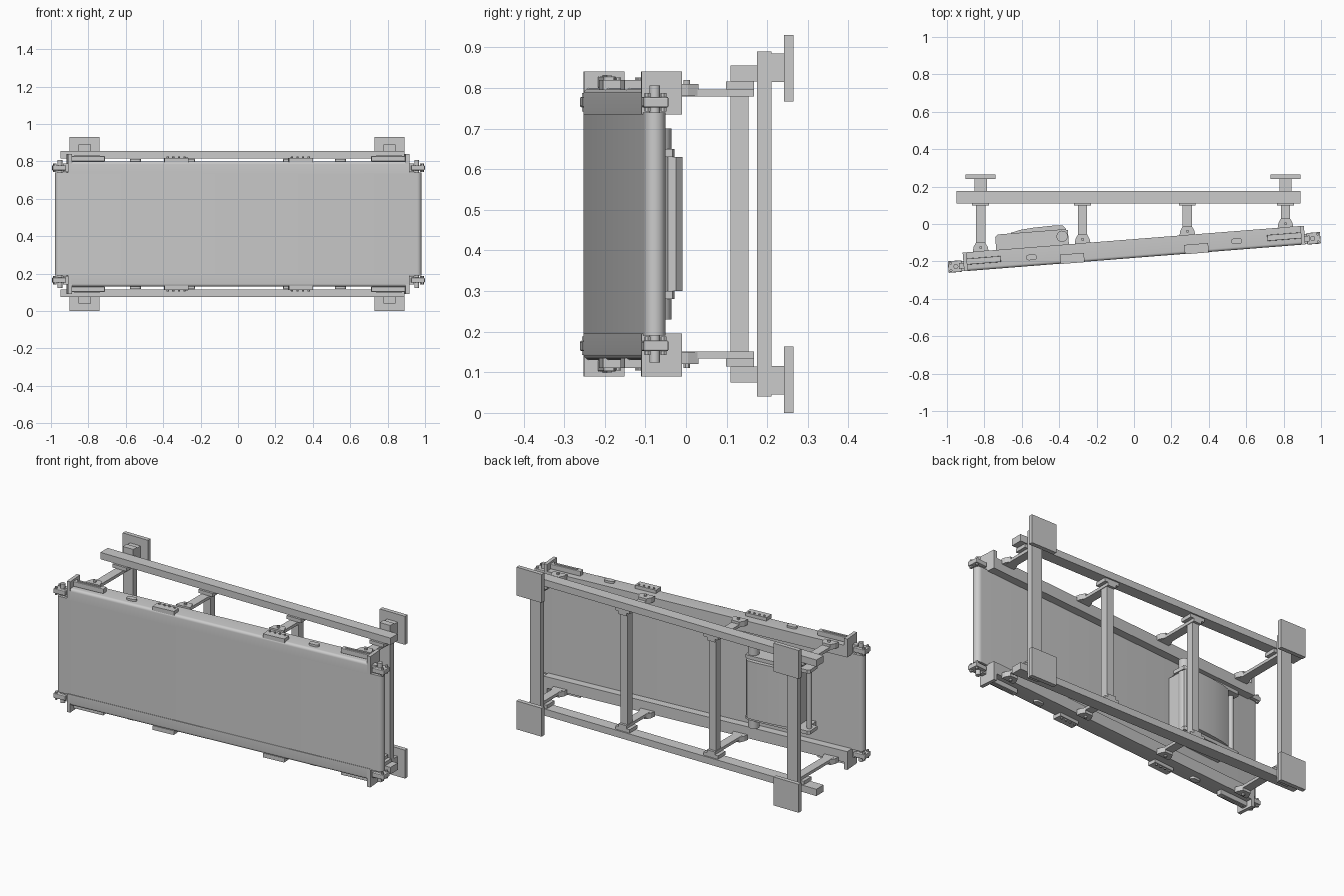
import bpy, bmesh, math
from mathutils import Matrix, Vector

if "Cube" in bpy.data.objects:
    bpy.data.objects.remove(bpy.data.objects["Cube"])

H = 0.93                                   # overall height, mirrored about H / 2
# conveyor frame: local u, v, z turned slightly about z
TILT = Matrix.Translation((0, -0.131, 0)) @ Matrix.Rotation(math.radians(4.5), 4, 'Z')


def finish(name, bm, tilt=False, mirror=False, bevel=0, smooth=False):
    if bevel:
        bmesh.ops.bevel(bm, geom=bm.edges[:], offset=bevel, segments=2,
                        profile=0.5, affect='EDGES')
    if mirror:
        dup = bmesh.ops.duplicate(bm, geom=bm.verts[:] + bm.edges[:] + bm.faces[:])['geom']
        for g in dup:
            if isinstance(g, bmesh.types.BMVert):
                g.co.z = H - g.co.z
    if tilt:
        bm.transform(TILT)
    bmesh.ops.recalc_face_normals(bm, faces=bm.faces[:])
    me = bpy.data.meshes.new(name)
    bm.to_mesh(me)
    bm.free()
    ob = bpy.data.objects.new(name, me)
    bpy.context.collection.objects.link(ob)
    if smooth:
        bpy.context.view_layer.objects.active = ob
        ob.select_set(True)
        bpy.ops.object.shade_smooth_by_angle()
        ob.select_set(False)
    return ob


def box(name, x, y, z, **kw):
    bm = bmesh.new()
    c = [(a + b) / 2 for a, b in (x, y, z)]
    s = [b - a for a, b in (x, y, z)]
    bmesh.ops.create_cube(bm, size=1, matrix=Matrix.Translation(c) @ Matrix.Diagonal((*s, 1)))
    return finish(name, bm, **kw)


def prism(name, pts, z, **kw):
    bm = bmesh.new()
    f = bm.faces.new([bm.verts.new((p[0], p[1], z[0])) for p in pts])
    ext = bmesh.ops.extrude_face_region(bm, geom=[f])['geom']
    for g in ext:
        if isinstance(g, bmesh.types.BMVert):
            g.co.z = z[1]
    return finish(name, bm, **kw)


def stadium(u0, u1, v, r, n=12):
    right = [(u1 + r * math.cos(a), v + r * math.sin(a))
             for a in (math.pi * (i / n - 0.5) for i in range(n + 1))]
    left = [(u0 - r * math.cos(a), v - r * math.sin(a))
            for a in (math.pi * (i / n - 0.5) for i in range(n + 1))]
    return right + left


def rod(name, u, v, r, z, n=24, **kw):
    pts = [(u + r * math.cos(2 * math.pi * i / n), v + r * math.sin(2 * math.pi * i / n))
           for i in range(n)]
    return prism(name, pts, z, smooth=n > 8, **kw)


T = dict(tilt=True, mirror=True)

# Belt loop around the end drums
prism('belt', stadium(-0.957, 0.957, -0.021, 0.026), (0.19, 0.74), tilt=True, smooth=True)

# Side rails with rounded outer front edge
bm = bmesh.new()
prof = [(-0.05, 0.735), (0.05, 0.735), (0.05, 0.80)]
prof += [(-0.035 - 0.015 * math.sin(a), 0.785 + 0.015 * math.cos(a))
         for a in (math.pi / 2 * i / 5 for i in range(6))]
face = bm.faces.new([bm.verts.new((-0.915, v, z)) for v, z in prof])
for g in bmesh.ops.extrude_face_region(bm, geom=[face])['geom']:
    if isinstance(g, bmesh.types.BMVert):
        g.co.x = 0.915
finish('side_rail', bm, smooth=True, **T)

for s in (-1, 1):
    def span(a, b):
        return tuple(sorted((s * a, s * b)))
    # End plates and the slotted bars behind them
    box('end_plate', span(0.895, 0.915), (-0.05, 0.05), (0.74, 0.84), **T)
    box('end_bar', span(0.715, 0.90), (-0.016, 0.016), (0.80, 0.828), bevel=0.003, **T)
    box('end_bar_slot_cover', span(0.74, 0.88), (-0.006, 0.006), (0.82, 0.832), **T)
    # Drum bearing blocks, axle pins and fixing bolts
    box('bearing_block', span(0.925, 0.998), (-0.052, 0.01), (0.752, 0.778), bevel=0.004, **T)
    box('bearing_arm', span(0.89, 0.94), (-0.035, -0.005), (0.742, 0.788), **T)
    rod('drum_axle', s * 0.957, -0.021, 0.013, (0.72, 0.806), **T)
    for v in (-0.041, -0.001):
        rod('bearing_bolt', s * 0.985, v, 0.008, (0.742, 0.788), n=6, **T)
    # Rail-top clip with four bolts
    uc = s * 0.333
    box('rail_clip', (uc - 0.064, uc + 0.064), (-0.052, -0.002), (0.795, 0.819), **T)
    for i in range(4):
        rod('clip_bolt', uc - 0.045 + 0.03 * i, -0.012, 0.006, (0.815, 0.826), n=6, **T)
    # Oval boss
    prism('oval_boss', stadium(s * 0.55 - 0.014, s * 0.55 + 0.014, -0.004, 0.015),
          (0.795, 0.812), smooth=True, **T)

# Drive unit: side cheeks, cover, roller and tie rod
prism('drive_cheek', [(-0.735, 0.05), (-0.345, 0.05), (-0.345, 0.125), (-0.365, 0.132),
                      (-0.72, 0.132), (-0.735, 0.12)], (0.63, 0.65), **T)
prism('drive_cover', [(-0.65, 0.0), (-0.36, 0.0), (-0.355, 0.135), (-0.37, 0.152), (-0.42, 0.156),
                      (-0.53, 0.153), (-0.60, 0.147), (-0.65, 0.135)],
      (0.30, 0.63), tilt=True, smooth=True)
rod('drive_roller', -0.378, 0.095, 0.03, (0.23, 0.70), tilt=True)
rod('drive_tie_rod', -0.71, 0.09, 0.014, (0.29, 0.64), tilt=True)
box('drive_mount', (-0.70, -0.38), (0.0, 0.06), (0.63, 0.65), **T)

# Support rails behind the conveyor
box('support_rail', (-0.95, 0.89), (0.11, 0.176), (0.816, 0.855), mirror=True)

# Arms reaching from the support rails to the side rails
for x in (-0.82, -0.275, 0.285, 0.81):
    back = (TILT @ Vector((x, 0.05, 0))).y
    box('support_arm', (x - 0.025, x + 0.025), (back + 0.01, 0.168), (0.779, 0.796), mirror=True)
    box('arm_block', (x - 0.045, x + 0.045), (0.098, 0.168), (0.796, 0.816), mirror=True)
    prism('arm_foot', [(x - 0.042, back - 0.006), (x + 0.042, back + 0.002), (x + 0.038, back + 0.022),
                       (x + 0.024, back + 0.048), (x - 0.024, back + 0.048),
                       (x - 0.038, back + 0.022)], (0.78, 0.81), mirror=True)
    rod('arm_bolt', x, back + 0.02, 0.008, (0.80, 0.82), n=12, mirror=True)

# Uprights between the inner arms
for x in (-0.275, 0.285):
    box('upright', (x - 0.022, x + 0.022), (0.11, 0.154), (0.145, 0.785))

# Legs, spacers and square mounting pads
for x in (-0.82, 0.81):
    box('leg', (x - 0.033, x + 0.033), (0.175, 0.21), (0.04, 0.89))
    box('pad_spacer', (x - 0.033, x + 0.033), (0.205, 0.243), (0.815, 0.885), mirror=True)
    box('mounting_pad', (x - 0.08, x + 0.08), (0.241, 0.265), (0.767, 0.93), mirror=True)
